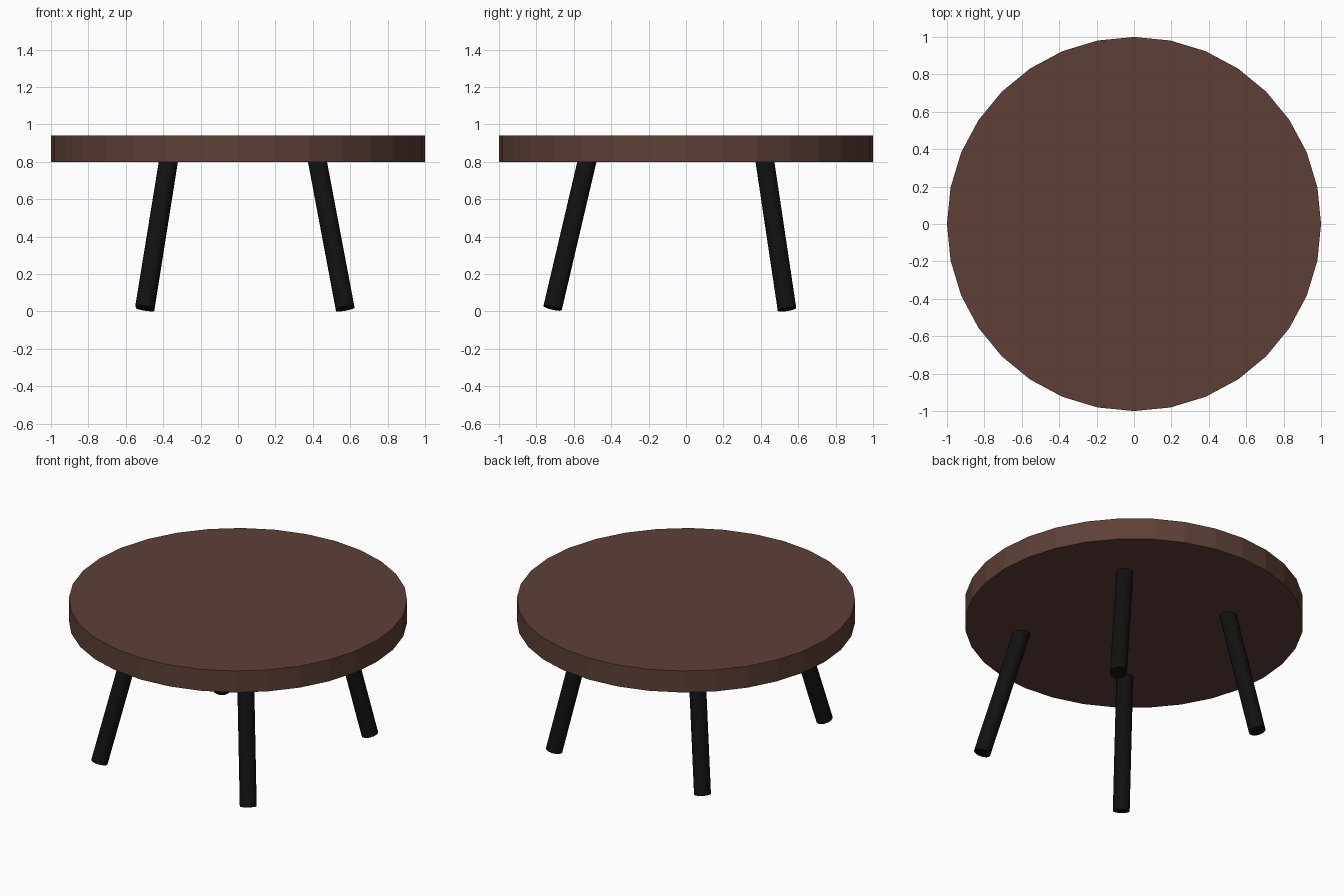
import bpy
import bmesh
import math
from mathutils import Vector

if "Cube" in bpy.data.objects:
    bpy.data.objects.remove(bpy.data.objects["Cube"])


def material(name, colour):
    mat = bpy.data.materials.new(name)
    mat.diffuse_color = (*colour, 1.0)
    mat.use_nodes = True
    mat.node_tree.nodes["Principled BSDF"].inputs["Base Color"].default_value = mat.diffuse_color
    return mat


def cylinder(name, start, end, radius, sides, mat):
    """Flat-shaded capped cylinder running between two points."""
    start, end = Vector(start), Vector(end)
    axis = end - start
    bm = bmesh.new()
    bmesh.ops.create_cone(bm, cap_ends=True, segments=sides,
                          radius1=radius, radius2=radius, depth=axis.length)
    mesh = bpy.data.meshes.new(name)
    bm.to_mesh(mesh)
    bm.free()
    mesh.materials.append(mat)
    obj = bpy.data.objects.new(name, mesh)
    obj.location = (start + end) / 2
    obj.rotation_euler = Vector((0, 0, 1)).rotation_difference(axis).to_euler()
    bpy.context.collection.objects.link(obj)
    return obj


brown = material("dark brown wood", (0.109, 0.051, 0.038))
black = material("black", (0.0056, 0.0056, 0.0056))

# Round table top
cylinder("table_top", (0, 0, 0.80), (0, 0, 0.94), 1.0, 32, brown)

# Splayed legs: foot centre, and centre where the leg meets the table top
legs = {
    "front_left_leg": ((-0.50, -0.713, 0.02), (-0.373, -0.53, 0.80)),
    "front_right_leg": ((0.573, -0.713, 0.018), (0.425, -0.53, 0.80)),
    "back_left_leg": ((-0.497, 0.54, 0.011), (-0.372, 0.422, 0.80)),
    "back_right_leg": ((0.573, 0.54, 0.011), (0.425, 0.422, 0.80)),
}
for name, (foot, top) in legs.items():
    foot, top = Vector(foot), Vector(top)
    # Sink the leg slightly into the table top
    cylinder(name, foot, top + (top - foot) * 0.04, 0.05, 32, black)
